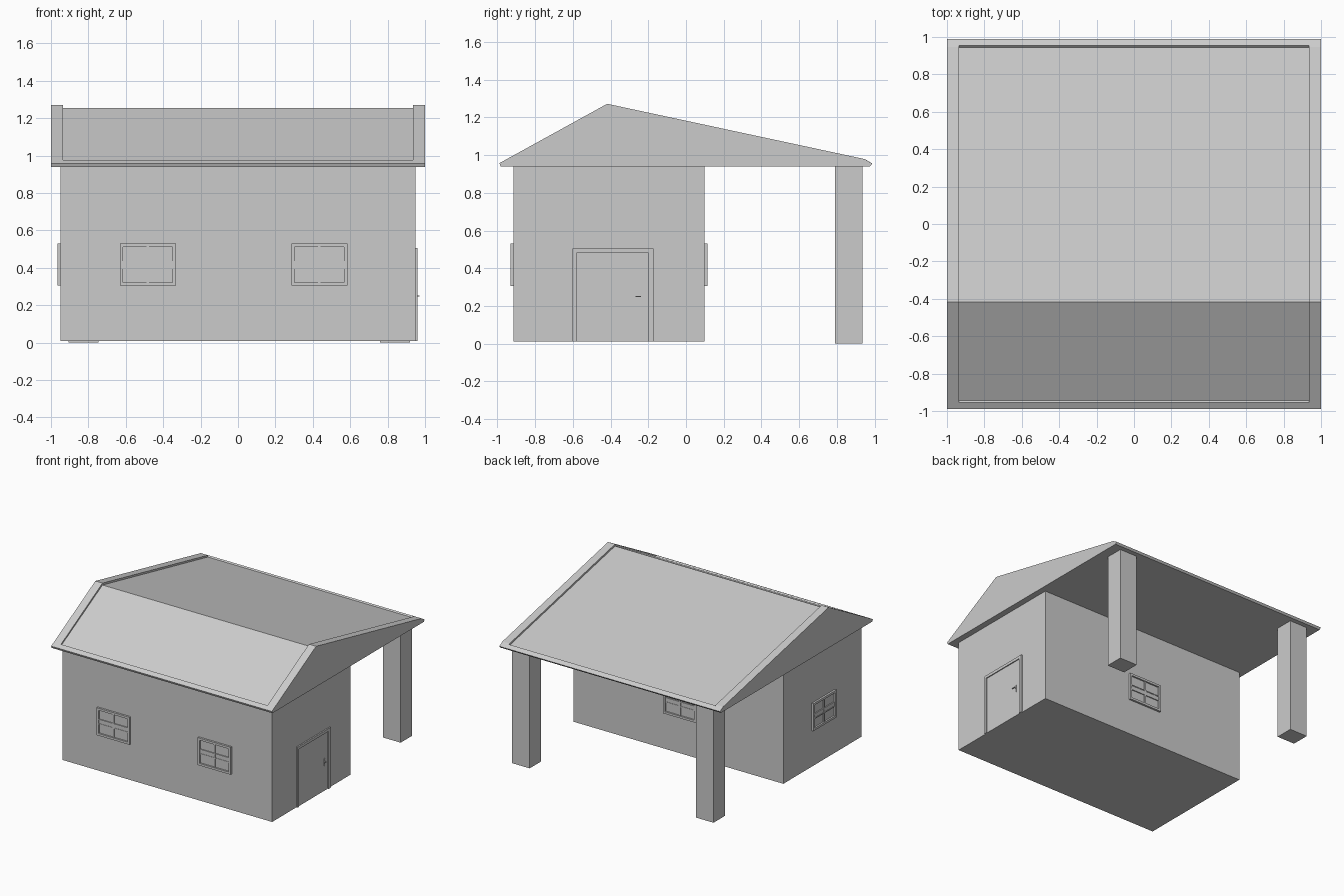
import bpy, bmesh
from math import radians
from mathutils import Matrix, Vector

if "Cube" in bpy.data.objects:
    bpy.data.objects.remove(bpy.data.objects["Cube"])


def make(name, bm, matrix=None):
    bmesh.ops.recalc_face_normals(bm, faces=bm.faces)
    me = bpy.data.meshes.new(name)
    bm.to_mesh(me)
    bm.free()
    ob = bpy.data.objects.new(name, me)
    bpy.context.collection.objects.link(ob)
    if matrix:
        ob.matrix_world = matrix
    return ob


def add_box(bm, x, y, z):
    size = Vector((x[1] - x[0], y[1] - y[0], z[1] - z[0]))
    mid = Vector((x[0] + x[1], y[0] + y[1], z[0] + z[1])) / 2
    bmesh.ops.create_cube(bm, size=1,
                          matrix=Matrix.Translation(mid) @ Matrix.Diagonal((*size, 1)))


def boxes(name, parts, matrix=None):
    bm = bmesh.new()
    for p in parts:
        add_box(bm, *p)
    return make(name, bm, matrix)


def prism(name, profile, x0, x1):
    """Extrude a (y, z) profile along x."""
    bm = bmesh.new()
    face = bm.faces.new([bm.verts.new((x0, y, z)) for y, z in profile])
    ext = bmesh.ops.extrude_face_region(bm, geom=[face])
    verts = [v for v in ext["geom"] if isinstance(v, bmesh.types.BMVert)]
    bmesh.ops.translate(bm, verts=verts, vec=(x1 - x0, 0, 0))
    return make(name, bm)


# Walls and porch pillars
boxes("house_walls", [((-0.95, 0.95), (-0.915, 0.097), (0.01, 0.945))])
for side, x in (("left", (-0.905, -0.745)), ("right", (0.76, 0.92))):
    boxes(f"porch_pillar_{side}", [(x, (0.79, 0.937), (0, 0.945))])

# Roof: raised gable ends around a slightly sunken middle
front_eave = [(-0.983, 0.94), (-0.99, 0.957)]
back_eave = [(0.947, 0.979), (0.988, 0.955), (0.975, 0.94)]
gable = front_eave + [(-0.418, 1.272)] + back_eave
sunken = (front_eave + [(-0.955, 0.976), (-0.945, 0.968), (-0.418, 1.256), (0.945, 0.965),
          (0.955, 0.975)] + back_eave[1:])
prism("roof_middle", sunken, -0.935, 0.935)
prism("roof_gable_left", gable, -1.0, -0.935)
prism("roof_gable_right", gable, 0.935, 1.0)


# Windows, modelled facing -y around their own centre
def window(name, loc, angle):
    w, h, d = 0.15, 0.1125, -0.016
    t, b = 0.018, 0.015
    deep = (d, 0.01)
    bar = (-0.011, 0.01)
    parts = [((-w, -w + t), deep, (-h, h)), ((w - t, w), deep, (-h, h)),
             ((-w + t, w - t), deep, (h - t, h)), ((-w + t, w - t), deep, (-h, -h + t)),
             ((-0.006, 0.006), bar, (-h + t, h - t)),
             ((-w + t, w - t), bar, (0.012, 0.02)), ((-w + t, w - t), bar, (-0.023, -0.015)),
             ((-w + t, w - t), (-0.008, 0.01), (-b, b)),
             ((-w + t, w - t), (-0.003, 0.01), (-h + t, h - t))]
    boxes(name, parts, Matrix.Translation(loc) @ Matrix.Rotation(radians(angle), 4, 'Z'))


window("window_front_left", (-0.482, -0.915, 0.4175), 0)
window("window_front_right", (0.435, -0.915, 0.4175), 0)
window("window_back", (-0.02, 0.097, 0.4175), 180)
window("window_left", (-0.95, -0.42, 0.4175), -90)

# Door on the right wall: frame, leaf and handle
fx = (0.94, 0.961)
boxes("door_frame", [(fx, (-0.603, -0.58), (0.01, 0.505)),
                     (fx, (-0.2, -0.172), (0.01, 0.505)),
                     (fx, (-0.58, -0.2), (0.482, 0.505))])
boxes("door_leaf", [((0.94, 0.953), (-0.58, -0.2), (0.01, 0.482))])
boxes("door_handle", [((0.95, 0.956), (-0.249, -0.239), (0.215, 0.275)),
                      ((0.95, 0.97), (-0.247, -0.241), (0.247, 0.253)),
                      ((0.965, 0.971), (-0.268, -0.239), (0.247, 0.253))])
